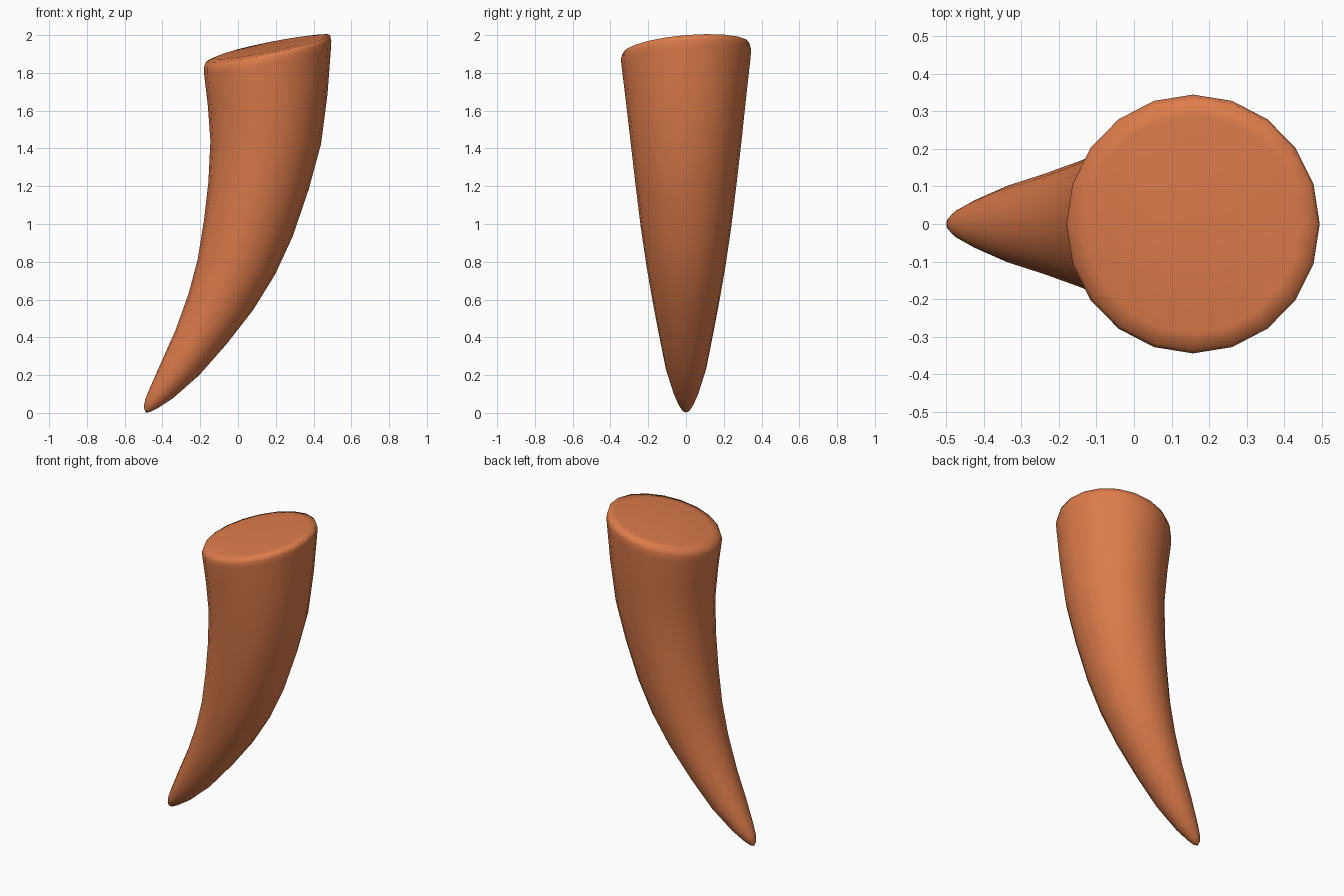
import bpy, bmesh, math
from mathutils import Vector

if "Cube" in bpy.data.objects:
    bpy.data.objects.remove(bpy.data.objects["Cube"])

SIDES = 20
# each ring: inner edge (x, z), outer edge (x, z), sideways tilt towards the back
RINGS = [
    (-0.499, 0.030, -0.466, 0.004, 0),
    (-0.490, 0.075, -0.430, 0.022, 0),
    (-0.465, 0.135, -0.345, 0.077, 0),
    (-0.408, 0.265, -0.205, 0.200, 0),
    (-0.332, 0.435, -0.060, 0.365, 0),
    (-0.262, 0.630, 0.080, 0.545, 0),
    (-0.213, 0.815, 0.195, 0.730, 0),
    (-0.180, 1.020, 0.290, 0.935, 0),
    (-0.157, 1.220, 0.375, 1.185, 0),
    (-0.146, 1.440, 0.440, 1.425, 0),
    (-0.160, 1.630, 0.474, 1.690, 0.01),
    (-0.180, 1.800, 0.492, 1.930, 0.02),
    (-0.180, 1.830, 0.494, 1.970, 0.025),   # rim
    (-0.170, 1.858, 0.487, 2.000, 0.028),   # rounded over
    (-0.125, 1.878, 0.440, 1.993, 0.026),   # flat end starts
]

# horn: circular rings lofted along a bend
bm = bmesh.new()
loops = []
for x0, z0, x1, z1, tilt in RINGS:
    a, b = Vector((x0, 0, z0)), Vector((x1, 0, z1))
    mid, half = (a + b) / 2, (b - a) / 2
    side = Vector((0, half.length, tilt))
    angles = [2 * math.pi * i / SIDES for i in range(SIDES)]
    loops.append([bm.verts.new(mid + half * math.cos(t) + side * math.sin(t)) for t in angles])
for lo, hi in zip(loops, loops[1:]):
    for i in range(SIDES):
        j = (i + 1) % SIDES
        bm.faces.new((lo[i], lo[j], hi[j], hi[i]))
# closed tip and broad end
bm.faces.new(loops[-1])
tip = bm.verts.new((-0.488, 0, 0.002))
for i in range(SIDES):
    bm.faces.new((tip, loops[0][(i + 1) % SIDES], loops[0][i]))
bmesh.ops.recalc_face_normals(bm, faces=bm.faces)
for f in bm.faces:
    f.smooth = True

mesh = bpy.data.meshes.new("horn")
bm.to_mesh(mesh)
bm.free()
horn = bpy.data.objects.new("horn", mesh)
bpy.context.collection.objects.link(horn)

mat = bpy.data.materials.new("burnt orange")
mat.diffuse_color = (0.72, 0.2, 0.07, 1)
mat.use_nodes = True
mat.node_tree.nodes["Principled BSDF"].inputs["Base Color"].default_value = mat.diffuse_color
mesh.materials.append(mat)
